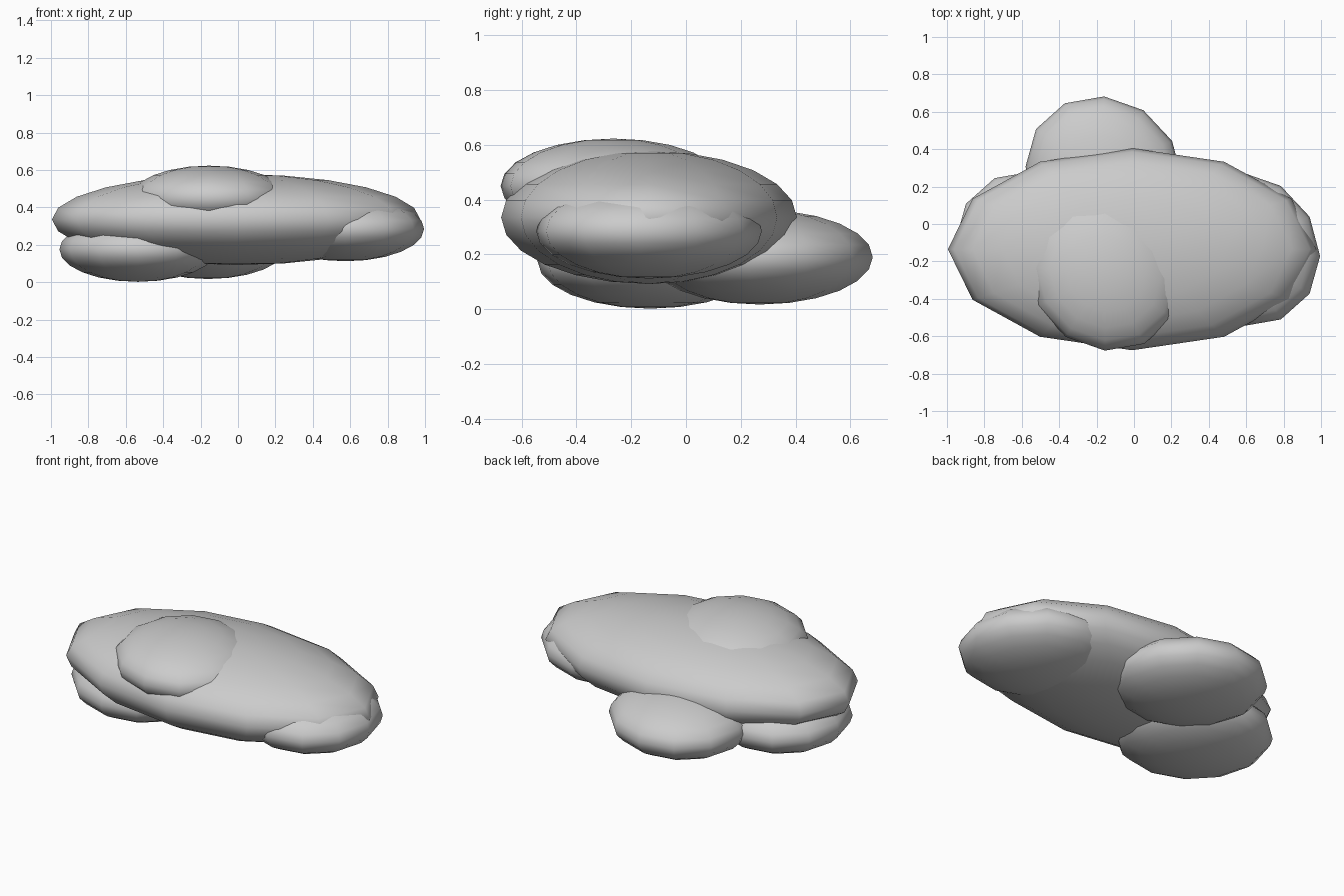
import bpy, bmesh
from mathutils import Matrix

if "Cube" in bpy.data.objects:
    bpy.data.objects.remove(bpy.data.objects["Cube"])


def puff(name, center, rx, ry, rz, skew=0.0):
    """Smooth low-poly ellipsoid; skew tilts its x axis slightly in plan."""
    bm = bmesh.new()
    m = Matrix(((rx, 0, 0, center[0]),
                (skew, ry, 0, center[1]),
                (0, 0, rz, center[2]),
                (0, 0, 0, 1)))
    bmesh.ops.create_uvsphere(bm, u_segments=12, v_segments=12, radius=1.0, matrix=m)
    for f in bm.faces:
        f.smooth = True
    me = bpy.data.meshes.new(name)
    bm.to_mesh(me)
    bm.free()
    ob = bpy.data.objects.new(name, me)
    bpy.context.collection.objects.link(ob)
    return ob


# Large flattened body
puff("main_body", (-0.01, -0.135, 0.335), 0.985, 0.54, 0.243)

# Smaller equal lobes pushed into the body
lobes = {
    "top_lobe": (-0.155, -0.265, 0.45),
    "back_lobe": (-0.16, 0.27, 0.19),
    "lower_left_lobe": (-0.535, -0.13, 0.175),
    "right_lobe": (0.575, -0.135, 0.285),
}
for name, c in lobes.items():
    puff(name, c, 0.42, 0.412, 0.173, -0.037)
